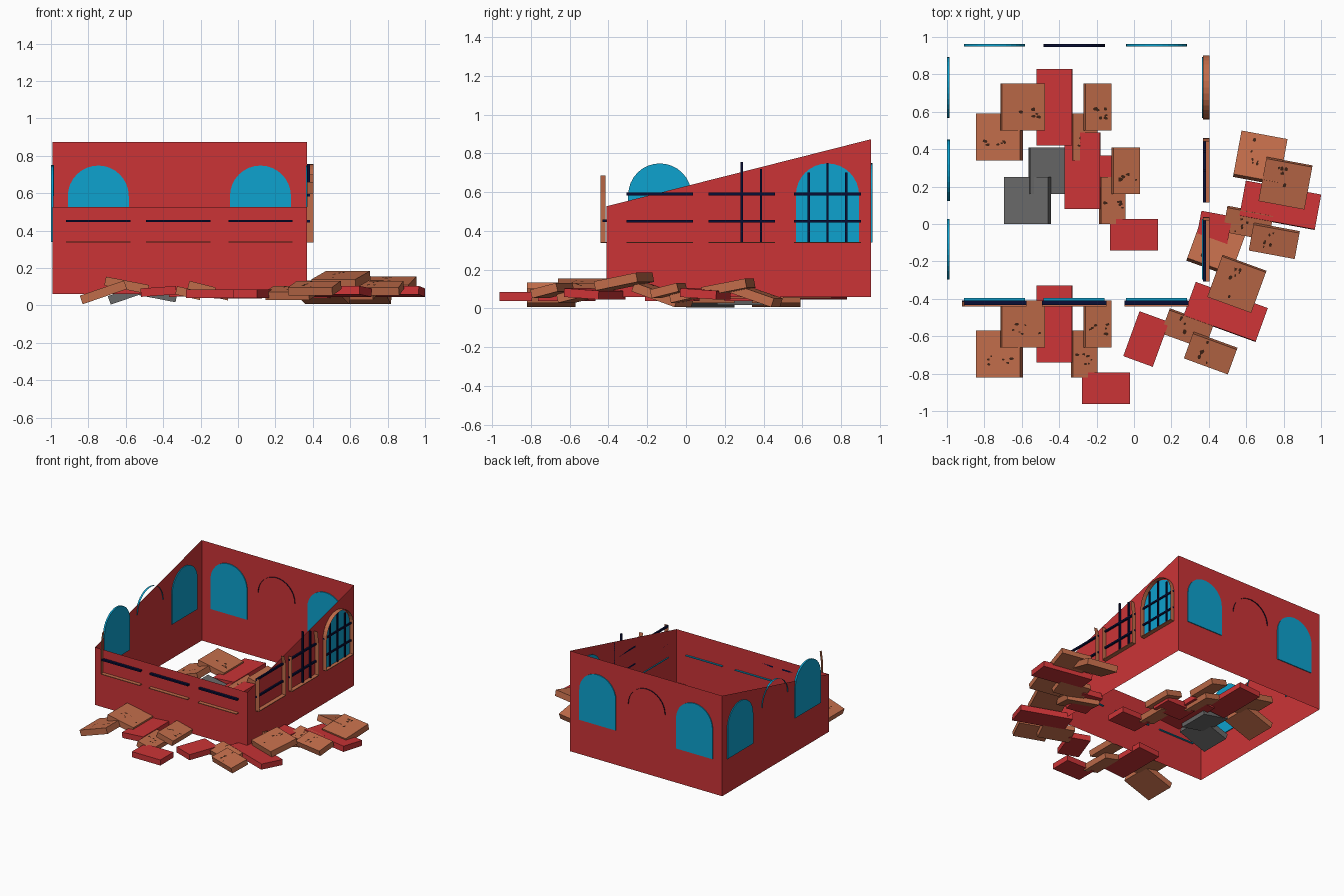
import bpy, bmesh, math, random
from mathutils import Matrix, Vector

if "Cube" in bpy.data.objects:
    bpy.data.objects.remove(bpy.data.objects["Cube"])

random.seed(4)

def material(name, rgb):
    m = bpy.data.materials.new(name)
    m.diffuse_color = (*rgb, 1)
    m.use_nodes = True
    m.node_tree.nodes["Principled BSDF"].inputs["Base Color"].default_value = m.diffuse_color
    return m

RED = material("red_brick", (0.60, 0.034, 0.037))
BLUE = material("blue_glass", (0.004, 0.36, 0.62))
CLAY = material("clay_brown", (0.53, 0.15, 0.068))
DARK = material("dark_chip", (0.05, 0.017, 0.008))
NAVY = material("navy_iron", (0.002, 0.004, 0.035))
GREY = material("grey_stone", (0.14, 0.14, 0.14))

def mesh(name, verts, faces, mat):
    me = bpy.data.meshes.new(name)
    me.from_pydata([tuple(v) for v in verts], [], faces)
    bm = bmesh.new()
    bm.from_mesh(me)
    bmesh.ops.recalc_face_normals(bm, faces=bm.faces)
    bm.to_mesh(me)
    bm.free()
    me.materials.append(mat)
    ob = bpy.data.objects.new(name, me)
    bpy.context.collection.objects.link(ob)
    return ob

X0, X1, Y0, Y1 = -0.993, 0.37, -0.41, 0.955

def on_wall(side, u, n, z):
    """Point at u along a wall, n outward from it, height z."""
    return {"front": (u, Y0 - n, z), "back": (u, Y1 + n, z),
            "left": (X0 - n, u, z), "right": (X1 + n, u, z)}[side]

def plate(name, side, pts, n0, n1, mat):
    """Closed outline extruded through the wall direction."""
    k = len(pts)
    v = [on_wall(side, u, n, z) for n in (n0, n1) for u, z in pts]
    f = [tuple(range(k)), tuple(range(k, 2 * k))]
    f += [(i, (i + 1) % k, (i + 1) % k + k, i + k) for i in range(k)]
    return mesh(name, v, f, mat)

def ribbon(name, side, pts, n0, n1, mat):
    """Open line swept outward, paper thin."""
    k = len(pts)
    v = [on_wall(side, u, n, z) for n in (n0, n1) for u, z in pts]
    return mesh(name, v, [(i, i + 1, i + 1 + k, i + k) for i in range(k - 1)], mat)

def bar(name, side, u0, u1, z0, z1, n0, n1, mat):
    return plate(name, side, [(u0, z0), (u1, z0), (u1, z1), (u0, z1)], n0, n1, mat)

SILL, SPRING = 0.34, 0.585

def arc(c, r, a0=0, a1=180, steps=16):
    return [(c + r * math.cos(math.radians(a0 + (a1 - a0) * i / steps)),
             SPRING + r * math.sin(math.radians(a0 + (a1 - a0) * i / steps)))
            for i in range(steps + 1)]

def arch(c, r):
    return [(c + r, SILL)] + arc(c, r) + [(c - r, SILL)]

# Single-skin walls: low at the front, high at the back
LOW, FRONT, HIGH = 0.06, 0.527, 0.873
corners = [(X0, Y0, FRONT), (X1, Y0, FRONT), (X1, Y1, HIGH), (X0, Y1, HIGH)]
mesh("broken_walls", [(x, y, LOW) for x, y, _ in corners] + corners,
     [(i, (i + 1) % 4, (i + 1) % 4 + 4, i + 4) for i in range(4)], RED)

XC = (-0.747, -0.32, 0.12)     # window centres along x
YC = (-0.135, 0.287, 0.73)     # window centres along y

# Back and left windows: two panes with an empty arch between
for side, cs, mat in (("back", XC, NAVY), ("left", YC, BLUE)):
    for i in (0, 2):
        plate(f"{side}_pane", side, arch(cs[i], 0.163), -0.007, 0.007, BLUE)
    ribbon(f"{side}_empty_arch", side, arc(cs[1], 0.165), -0.008, 0.008, mat)

# Front windows: sill, inner sill and one glazing bar
for c in XC:
    bar("front_sill", "front", c - .172, c + .172, SILL - .003, SILL + .003, 0, .03, CLAY)
    bar("front_inner_sill", "front", c - .163, c + .163, SILL - .003, SILL + .003, -.014, 0, BLUE)
    bar("front_glazing_bar", "front", c - .172, c + .172, .445, .458, 0, .022, NAVY)
ribbon("front_frame_remnant", "front", [(XC[0] - .172, SILL), (XC[0] - .172, .60),
       (XC[0] - .16, .685)], .005, .03, CLAY)

# Right windows: sills and horizontal bars, each more broken to the front
for c in YC:
    bar("right_sill", "right", c - .172, c + .172, SILL - .003, SILL + .003, 0, .033, CLAY)
    for z in (.45, .59):
        bar("right_glazing_bar", "right", c - .172, c + .172, z - .007, z + .007, 0, .014, NAVY)
plate("right_pane", "right", arch(YC[2], 0.163), -.007, .005, BLUE)
bar("right_inner_sill", "right", YC[0] - .163, YC[0] + .163, SILL - .003, SILL + .003, -.007, 0, BLUE)
ribbon("right_full_frame", "right", arch(YC[2], .172), 0, .034, CLAY)
for c, top_a, top_b in ((YC[0], .60, .66), (YC[1], .62, .70)):
    ribbon("right_broken_frame", "right", [(c - .17, SILL), (c - .17, top_a)], 0, .034, CLAY)
    ribbon("right_broken_frame", "right",
           [(c + .17, SILL), (c + .17, .60), (c + .155, top_b)], 0, .034, CLAY)
for u, top in ((YC[1], .755), (YC[1] + .1, .72), (YC[2] - .097, .70),
               (YC[2], .75), (YC[2] + .097, .70)):
    bar("right_upright_bar", "right", u - .006, u + .006, SILL, top, 0, .014, NAVY)

# Rubble pieces: kind -> size, centre height, tilt in degrees, has chips
KIND = {
    "tile_low":   ((.25, .25, .048), .070, 19, True),
    "tile_high":  ((.235, .25, .048), .108, -11, True),
    "long_brick": ((.19, .41, .045), .075, 4, False),
    "half_tile_low":  ((.135, .25, .045), .066, -13, True),
    "half_tile_high": ((.145, .25, .045), .092, -14, True),
    "short_brick": ((.255, .168, .045), .062, 0, False),
}
ORDER = list(KIND)

def rubble(kind, x, y, turn, mat, lift=0):
    (sx, sy, sz), z, tilt, chips = KIND[kind]
    m = (Matrix.Translation((x, y, z + lift)) @ Matrix.Rotation(math.radians(turn), 4, 'Z')
         @ Matrix.Rotation(math.radians(-tilt), 4, 'Y'))
    v = [m @ Vector((a * sx / 2, b * sy / 2, c * sz / 2))
         for c in (-1, 1) for a, b in ((-1, -1), (1, -1), (1, 1), (-1, 1))]
    f = [(0, 3, 2, 1), (4, 5, 6, 7)] + [(i, (i + 1) % 4, (i + 1) % 4 + 4, i + 4) for i in range(4)]
    mesh(kind, v, f, mat)
    if not (chips and mat is CLAY):
        return
    # Dark chips scattered over the upper face
    v, f = [], []
    for i in range(6):
        cx = (random.random() - .5) * sx * .75
        cy = -.03 + random.uniform(-.03, .03)
        r = random.uniform(.007, .015)
        f.append(tuple(range(len(v), len(v) + 6)))
        for k in range(6):
            a = k * math.pi / 3
            q = r * random.uniform(.6, 1.2)
            v.append(m @ Vector((cx + q * math.cos(a), cy + .7 * q * math.sin(a), sz / 2 + .001)))
    mesh(kind + "_chips", v, f, DARK)

USUAL = (CLAY, CLAY, RED, CLAY, CLAY, RED)
STONE = (GREY, GREY, RED, CLAY, CLAY, RED)
PATTERN = ((-.72, -.695), (-.595, -.535), (-.425, -.535),
           (-.265, -.695), (-.195, -.535), (-.15, -.878))

# Straight heaps: in front of the wall and two inside
for dx, dy, mats, lift in ((0, 0, USUAL, 0), (0, 1.16, USUAL, 0), (.15, .82, STONE, -.002)):
    for kind, (x, y), mat in zip(ORDER, PATTERN, mats):
        low = -.045 if mat is GREY and kind == "tile_high" else lift
        rubble(kind, x + dx, y + dy, 0, mat, low)

# Turned heaps at the right side
HEAPS = (
    (-100.5, ((.675, .353), (.81, .218), (.782, .10), (.61, .005), (.75, -.09), (.42, -.07))),
    (-110, ((.44, -.12), (.55, -.32), (.49, -.47), (.285, -.56), (.41, -.69), (.065, -.615))),
)
for turn, spots in HEAPS:
    for kind, (x, y), mat in zip(ORDER, spots, USUAL):
        rubble(kind, x, y, turn, mat, .03 if turn == -110 and kind == "tile_high" else 0)
